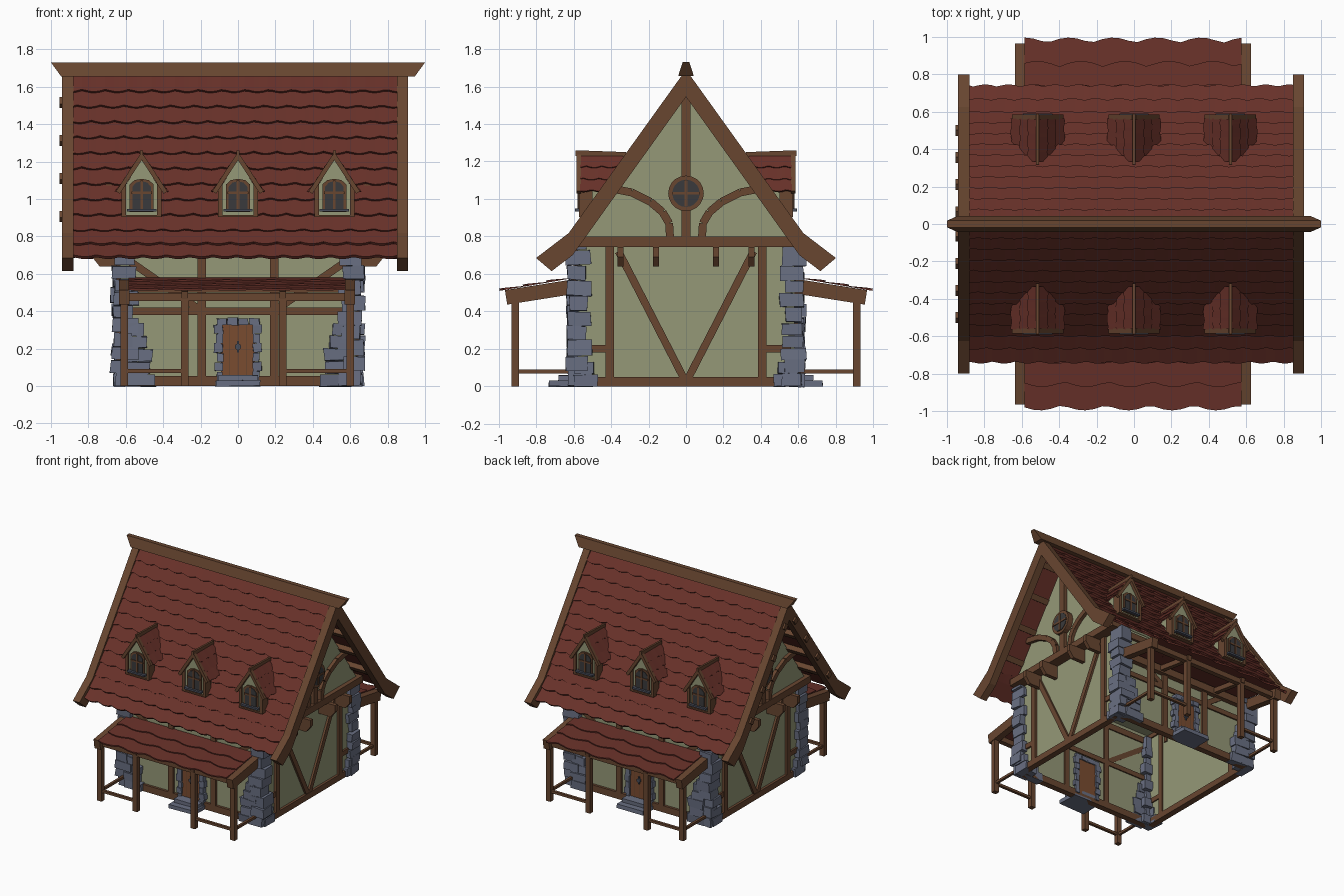
import bpy, bmesh, math, random
from mathutils import Vector as V

if "Cube" in bpy.data.objects:
    bpy.data.objects.remove(bpy.data.objects["Cube"])

random.seed(4)
SIGNS = (-1, 1)

def srgb(r, g, b):
    return tuple((c / 255 / 12.92) if c < 11 else ((c / 255 + .055) / 1.055) ** 2.4 for c in (r, g, b)) + (1,)

MATS = {}
for n, c in {"timber": (104, 70, 48), "plaster": (149, 152, 119), "roof_red": (104, 49, 41),
             "stone": (105, 111, 130), "glass": (58, 58, 60), "door_wood": (122, 76, 48),
             "iron": (72, 77, 90)}.items():
    MATS[n] = bpy.data.materials.new(n)
    MATS[n].diffuse_color = srgb(*c)

parts = {}          # (part name, material) -> bmesh

def part(name, mat):
    return parts.setdefault((name, mat), bmesh.new())

def prism(name, mat, pts, vec, jitter=0):
    """Polygon extruded along a vector."""
    bm = part(name, mat)
    vec = V(vec)
    rnd = lambda: V([random.uniform(-jitter, jitter) for _ in range(3)])
    a = [bm.verts.new(V(p) + rnd()) for p in pts]
    b = [bm.verts.new(V(p) + vec + rnd()) for p in pts]
    bm.faces.new(a)
    bm.faces.new(b[::-1])
    for i in range(len(a)):
        j = (i + 1) % len(a)
        bm.faces.new((a[i], b[i], b[j], a[j]))

def box(name, mat, x, y, z, jitter=0):
    prism(name, mat, [(x[0], y[0], z[0]), (x[1], y[0], z[0]), (x[1], y[1], z[0]), (x[0], y[1], z[0])],
          (0, 0, z[1] - z[0]), jitter)

def beam(name, mat, a, b, w, h, up=(0, 0, 1)):
    """Rectangular bar from a to b; h is measured towards up."""
    a, b = V(a), V(b)
    d = (b - a).normalized()
    s = d.cross(V(up)).normalized()
    u = s.cross(d) * h / 2
    s = s * w / 2
    prism(name, mat, [a - s - u, a + s - u, a + s + u, a - s + u], b - a)

def tiles(name, path, u, length, rows, w, droop, lift):
    """Overlapping scalloped tile rows running down a path, spread along u."""
    path, u = [V(p) for p in path], V(u)
    total = sum((q - p).length for p, q in zip(path, path[1:]))
    def at(s):
        for i, (p, q) in enumerate(zip(path, path[1:])):
            l = (q - p).length
            if s <= l or i == len(path) - 2:
                d = (q - p) / l
                n = u.cross(d)
                return p + d * s, n if n.z > 0 else -n
            s -= l
    bm = part(name, "roof_red")
    seg = max(2, round(length / w * 5))
    for r in range(rows):
        top, _ = at(max(0, total * r / rows - .02))
        phase = random.random() * math.pi
        prev = None
        for i in range(seg + 1):
            x = length * i / seg
            k = abs(math.sin(math.pi * x / w + phase)) * droop
            p, n = at(total * (r + 1) / rows + k)
            cur = [bm.verts.new(c + u * x) for c in (top, p + n * lift, p)]
            if prev:
                for j in range(3):
                    m = (j + 1) % 3
                    bm.faces.new((prev[j], cur[j], cur[m], prev[m]))
            if i in (0, seg):
                bm.faces.new(cur)
            prev = cur

def circle(x, y, z, r, n=20):
    return [(x, y + r * math.cos(2 * math.pi * i / n), z + r * math.sin(2 * math.pi * i / n)) for i in range(n)]

# Walls and attic
for s in SIGNS:
    box("long_wall", "plaster", (-.62, .62), sorted((s * .56, s * .58)), (.01, .78))
    box("end_wall", "plaster", sorted((s * .61, s * .63)), (-.58, .58), (.01, .78))
prism("gable_wall", "plaster", [(-.68, -.575, .78), (-.68, .575, .78), (-.68, 0, 1.59)], (1.36, 0, 0))

# Gable ends
for sx in SIGNS:
    X = lambda a, b: sorted((sx * a, sx * b))
    box("tie_beam", "timber", X(.60, .715), (-.6, .6), (.745, .80))
    box("king_post", "timber", X(.67, .71), (-.025, .025), (.8, 1.56))
    box("sill_beam", "timber", X(.6, .65), (-.55, .55), (0, .05))
    prism("round_window_frame", "timber", circle(sx * .68, 0, 1.03, .095), (sx * .045, 0, 0))
    prism("round_window_glass", "glass", circle(sx * .68, 0, 1.03, .073), (sx * .049, 0, 0))
    box("round_window_bars", "timber", X(.7, .735), (-.007, .007), (.96, 1.10))
    box("round_window_bars", "timber", X(.7, .735), (-.073, .073), (1.023, 1.037))
    for sy in SIGNS:
        Y = lambda a, b: sorted((sy * a, sy * b))
        box("end_post", "timber", X(.6, .65), Y(.385, .43), (.04, .75))
        box("end_rail", "timber", X(.6, .645), Y(.42, .56), (.18, .22))
        beam("end_brace", "timber", (sx * .63, sy * .36, .72), (sx * .63, sy * .01, .04), .034, .04)
        curve = [(.085, .79), (.09, .87), (.125, .93), (.19, .985), (.29, 1.035), (.42, 1.06)]
        for p, q in zip(curve, curve[1:]):
            beam("curved_brace", "timber", (sx * .69, sy * p[0], p[1]), (sx * .69, sy * q[0], q[1]),
                 .034, .042, up=(0, sy * -.7, .7))
        for y in (.16, .35):
            prism("bracket", "timber", [(sx * a, sy * y - .016, z) for a, z in
                  ((.6, .745), (.78, .745), (.78, .69), (.74, .64), (.6, .64))], (0, .032, 0))

# Main roof: tiles, barge boards, purlins, ridge
for sy in SIGNS:
    tiles("roof_tiles", [(-.885, 0, 1.66), (-.885, sy * .60, .805), (-.885, sy * .722, .69)],
          (1, 0, 0), 1.74, 12, .125, .016, .018)
    prof = ((0, 1.69), (.626, .818), (.80, .685), (.717, .615), (.605, .70), (0, 1.545))
    for x in (-.94, .85):
        prism("barge_board", "timber", [(x, sy * y, z) for y, z in prof], (.06, 0, 0))
    for y in (.065, .21, .355, .5):
        z = 1.65 - 1.4 * (y - .03) - .085
        beam("purlin", "timber", (-.955, sy * y, z), (.87, sy * y, z), .045, .04, up=(0, sy * .81, .58))
bm = part("ridge_beam", "timber")
for v in bmesh.ops.create_cube(bm, size=2)["verts"]:
    hi = v.co.z > 0
    v.co = (v.co.x * (1 if hi else .945), v.co.y * (.018 if hi else .042), 1.73 if hi else 1.655)

for sy in SIGNS:
    Y = lambda a, b: sorted((sy * a, sy * b))
    # Dormers
    for cx in (-.515, 0, .515):
        P = lambda pts, y: [(cx + a, sy * y, z) for a, z in pts]
        X = lambda a, b: (cx + a, cx + b)
        prism("dormer_wall", "plaster", P([(-.095, .905), (.095, .905), (.095, 1.06), (0, 1.21), (-.095, 1.06)], .56),
              (0, -sy * .2, 0))
        arch = lambda w, b, t: [(-w, b), (w, b), (w, t - .03), (w * .6, t - .007), (0, t), (-w * .6, t - .007), (-w, t - .03)]
        prism("dormer_window_frame", "timber", P(arch(.064, .93, 1.108), .55), (0, sy * .02, 0))
        prism("dormer_window_glass", "glass", P(arch(.05, .942, 1.095), .55), (0, sy * .024, 0))
        box("dormer_window_bars", "timber", X(-.007, .007), Y(.55, .58), (.94, 1.1))
        box("dormer_window_bars", "timber", X(-.055, .055), Y(.55, .58), (1.028, 1.04))
        box("dormer_sill", "iron", X(-.078, .078), Y(.55, .592), (.933, .948))
        box("dormer_base", "timber", X(-.105, .105), Y(.5, .572), (.903, .915))
        beam("dormer_ridge", "timber", (cx, sy * .32, 1.235), (cx, sy * .59, 1.245), .016, .03)
        for s in SIGNS:
            box("dormer_post", "timber", sorted((cx + s * .083, cx + s * .107)), Y(.5, .572), (.905, 1.08))
            beam("dormer_barge", "timber", (cx, sy * .572, 1.23), (cx + s * .127, sy * .572, 1.035), .026, .024)
            tiles("dormer_tiles", [(cx, sy * .565, 1.238), (cx + s * .09, sy * .565, 1.098), (cx + s * .13, sy * .565, 1.045)],
                  (0, -sy, 0), .23, 3, .085, .012, .01)

    # Long wall framing
    box("wall_sill", "timber", (-.6, .6), Y(.55, .6), (0, .055))
    box("wall_rail", "timber", (-.6, .6), Y(.55, .592), (.38, .42))
    box("wall_plate", "timber", (-.6, .6), Y(.55, .60), (.70, .75))
    for s in SIGNS:
        box("wall_post", "timber", sorted((s * .17, s * .217)), Y(.55, .6), (.04, .74))
        beam("wall_brace", "timber", (s * .59, sy * .575, .675), (s * .2, sy * .575, .405), .034, .04)

    # Door with stone surround and steps
    box("door", "door_wood", (-.09, .09), Y(.55, .605), (.04, .335))
    for x in (-.045, 0, .045):
        box("door_groove", "timber", (x - .003, x + .003), Y(.6, .608), (.04, .33))
    for s in SIGNS:
        for i in range(6):
            w = .115 + .012 * (i % 2)
            box("door_surround", "stone", sorted((s * .08, s * w)), Y(.54, .62), (.03 + i * .05, .078 + i * .05), .004)
    for i in range(4):
        box("door_surround", "stone", (-.115 + i * .058, -.06 + i * .058), Y(.54, .625), (.325, .362), .004)
    box("step", "stone", (-.12, .12), Y(.55, .73), (0, .03), .003)
    box("step", "stone", (-.105, .105), Y(.55, .68), (.03, .06), .003)
    ring = [(x, sy * .6, z) for _, x, z in circle(0, 0, .21, .017, 10)]
    prism("door_knocker", "iron", ring, (0, sy * .02, 0))
    box("door_knocker", "iron", (-.005, .005), Y(.6, .615), (.18, .24))

    # Porch
    tiles("porch_tiles", [(-.585, sy * .59, .58), (-.585, sy * .965, .515)], (1, 0, 0), 1.16, 3, .235, .03, .012)
    box("porch_beam", "timber", (-.62, .62), Y(.89, .93), (.455, .498))
    box("porch_wall_plate", "timber", (-.6, .6), Y(.57, .62), (.5, .56))
    for x in (-.608, -.285, .24, .6):
        box("porch_post", "timber", (x - .02, x + .02), Y(.892, .93), (0, .48))
    for x in (-.608, .598):
        beam("porch_rafter", "timber", (x, sy * .58, .535), (x, sy * .96, .475), .055, .078)
        beam("porch_rail", "timber", (x, sy * .6, .08), (x, sy * .91, .08), .02, .02)
    for x in (-.285, .24):
        beam("porch_inner_rafter", "timber", (x, sy * .58, .54), (x, sy * .94, .485), .035, .04)
    for a, b in ((-.608, -.285), (.24, .6)):
        box("porch_rail", "timber", (a, b), Y(.9, .922), (.07, .09))

    # Corner stones
    for sx in SIGNS:
        r = lambda a: random.uniform(-a, a)
        z = 0
        for i in range(10):
            h = .075 + r(.012) if i < 9 else .75 - z
            k = .02 * (i % 2)
            box("corner_stone", "stone", sorted((sx * (.54 + k + r(.01)), sx * (.668 + r(.014)))),
                sorted((sy * (.505 + k + r(.012)), sy * (.627 + r(.014)))), (z + .002, z + h - .002), .005)
            z += h
        # sloping foot that spreads along the wall
        for i, (w, h) in enumerate(((.44, .055), (.47, .06), (.46, .075), (.49, .075), (.505, .07))):
            z = i * .067
            box("footing_stone", "stone", sorted((sx * w, sx * .6)), Y(.55, .628 + r(.008)), (z, z + .065), .006)
            if i < 2:
                box("footing_stone", "stone", sorted((sx * .6, sx * .665)), Y(.47 + i * .02, .6), (z, z + .063), .005)

# Turn every gathered part into an object
for (name, mat), bm in parts.items():
    bmesh.ops.recalc_face_normals(bm, faces=bm.faces)
    me = bpy.data.meshes.new(name)
    bm.to_mesh(me)
    bm.free()
    me.materials.append(MATS[mat])
    bpy.context.collection.objects.link(bpy.data.objects.new(name, me))

for m in bpy.data.materials:
    if m.users and not m.is_grease_pencil:
        m.use_nodes = True
        m.node_tree.nodes["Principled BSDF"].inputs["Base Color"].default_value = m.diffuse_color
